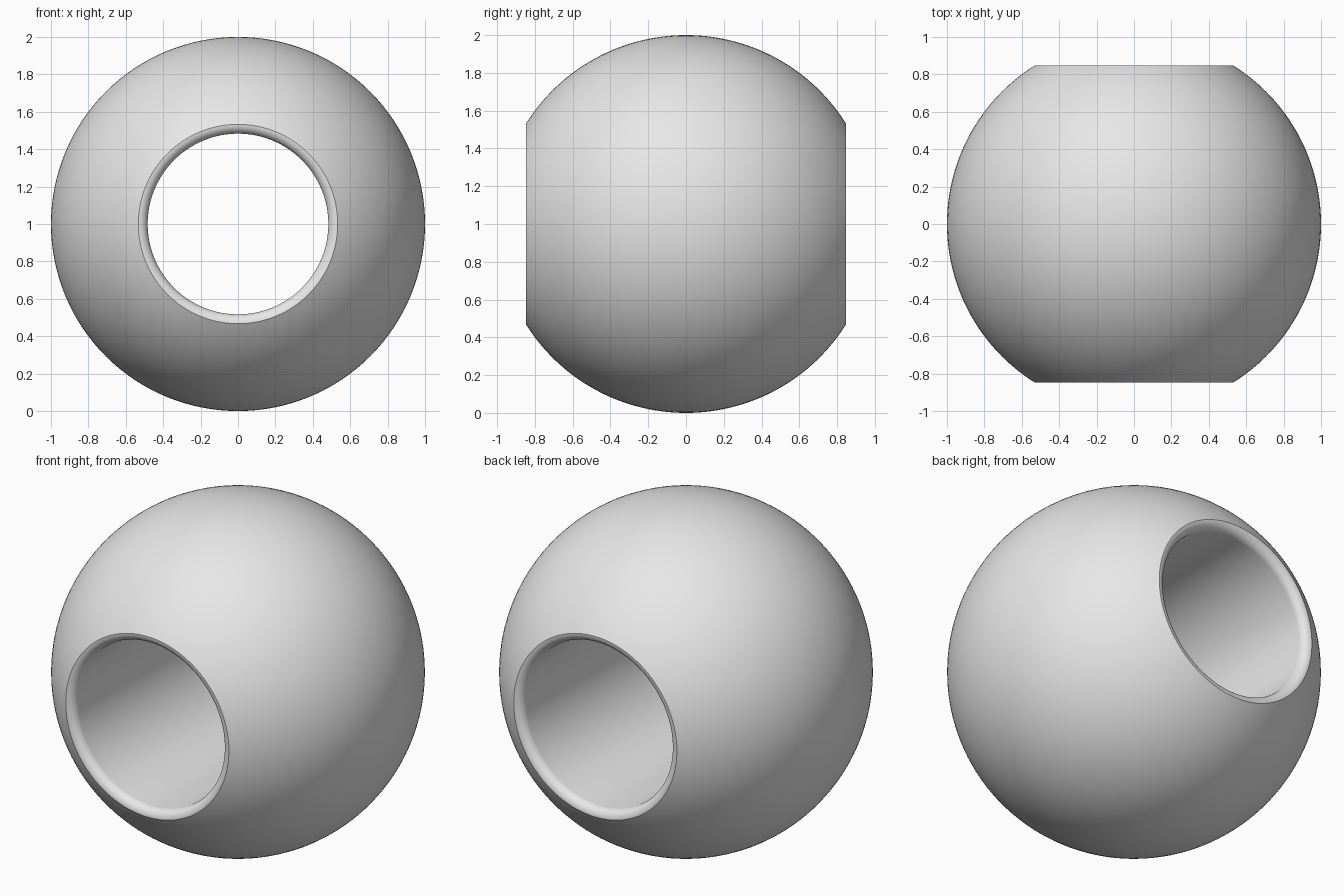
import bpy
import bmesh
from math import sin, cos, pi, asin, acos, radians

cube = bpy.data.objects.get("Cube")
if cube:
    bpy.data.objects.remove(cube, do_unlink=True)

SEGMENTS = 128
HOLE = 0.483          # bore radius
RIM = 0.533           # radius where the sphere meets the rim
FILLET = 0.05         # rounding of the rim

# Grey material
grey = bpy.data.materials.new("plain grey")
grey.use_nodes = True
colour = (0.8, 0.8, 0.8, 1)
grey.diffuse_color = colour
grey.node_tree.nodes["Principled BSDF"].inputs["Base Color"].default_value = colour

# Closed cross-section as (radius, y): sphere arc, rounded rims, straight bore
edge = acos(RIM)
arc = [(cos(a), sin(a)) for a in (-edge + 2 * edge * i / 64 for i in range(65))]
rim_y = sin(edge)
rim = [(HOLE + FILLET - FILLET * sin(t), rim_y - FILLET + FILLET * cos(t))
       for t in (pi / 2 * i / 8 for i in range(1, 9))]
profile = arc + rim + [(r, -y) for r, y in reversed(rim)]

# Turn the section around the y axis
bm = bmesh.new()
rings = []
for s in range(SEGMENTS):
    a = 2 * pi * s / SEGMENTS
    rings.append([bm.verts.new((r * cos(a), y, 1 + r * sin(a))) for r, y in profile])
count = len(profile)
for s in range(SEGMENTS):
    here, there = rings[s], rings[(s + 1) % SEGMENTS]
    for i in range(count):
        j = (i + 1) % count
        bm.faces.new((here[i], here[j], there[j], there[i]))
bmesh.ops.recalc_face_normals(bm, faces=bm.faces)

mesh = bpy.data.meshes.new("bead")
bm.to_mesh(mesh)
bm.free()
mesh.materials.append(grey)
bead = bpy.data.objects.new("bead", mesh)
bpy.context.collection.objects.link(bead)

# Smooth shading, with the crease at the rim kept crisp
bpy.ops.object.select_all(action="DESELECT")
bead.select_set(True)
bpy.context.view_layer.objects.active = bead
bpy.ops.object.shade_smooth_by_angle(angle=radians(30))
